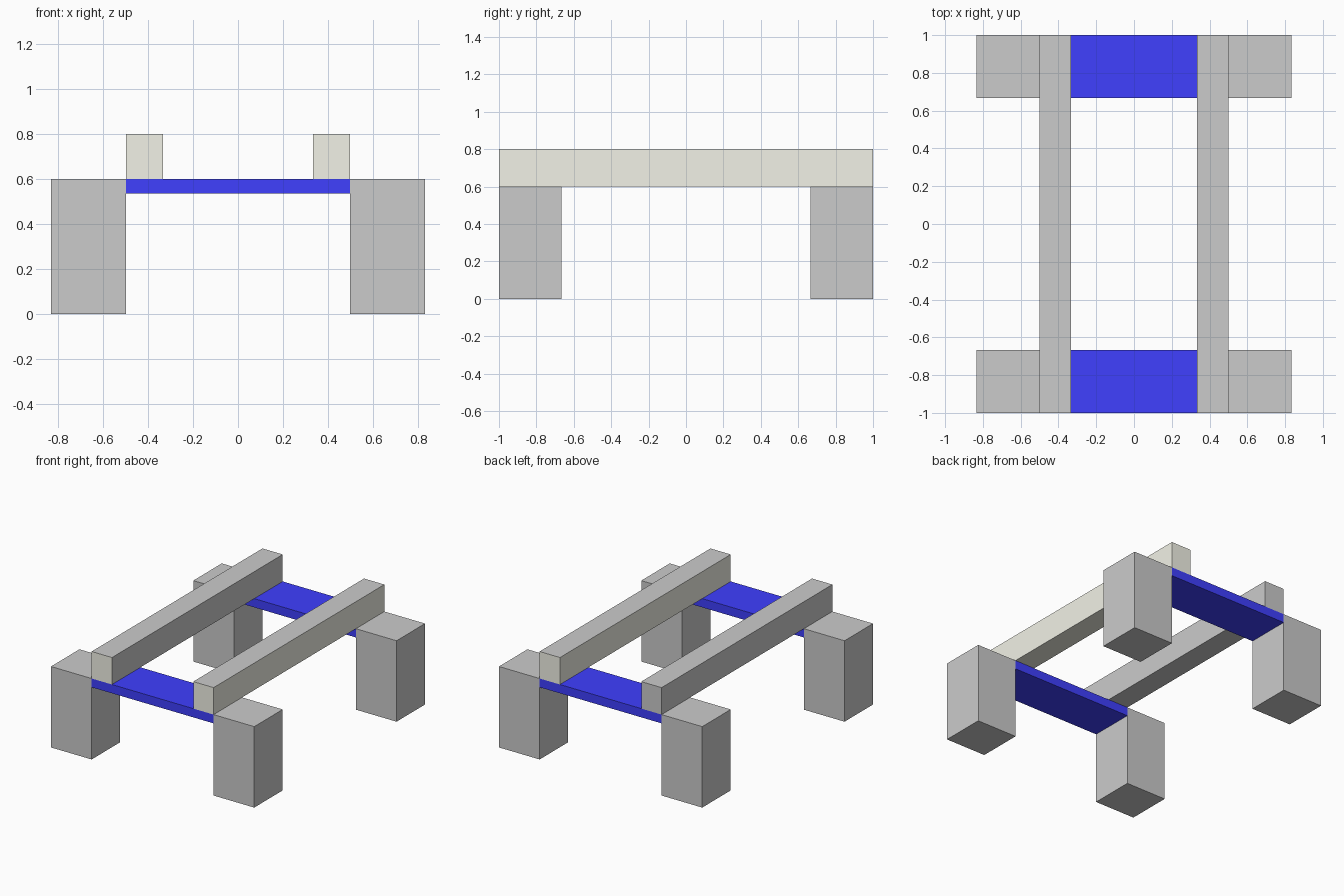
import bpy

if "Cube" in bpy.data.objects:
    bpy.data.objects.remove(bpy.data.objects["Cube"])


def material(name, rgb):
    m = bpy.data.materials.new(name)
    m.diffuse_color = (*rgb, 1)
    m.use_nodes = True
    m.node_tree.nodes["Principled BSDF"].inputs["Base Color"].default_value = m.diffuse_color
    return m


def box(name, lo, hi, mats=()):
    size = [b - a for a, b in zip(lo, hi)]
    mid = [(a + b) / 2 for a, b in zip(lo, hi)]
    bpy.ops.mesh.primitive_cube_add(size=1, location=mid)
    ob = bpy.context.object
    ob.name = name
    ob.scale = size
    bpy.ops.object.transform_apply(location=False, rotation=False, scale=True)
    for m in mats:
        ob.data.materials.append(m)
    return ob


blue = material("blue", (0.05, 0.05, 1.0))
dark = material("dark_grey", (0.63, 0.63, 0.63))
beige = material("beige", (0.89, 0.89, 0.80))

T = 1 / 3
for end, y in (("front", -1), ("back", 1 - T)):
    # Corner posts
    for side, x in (("left", -0.5 - T), ("right", 0.5)):
        box(f"{end}_{side}_post", (x, y, 0), (x + T, y + T, 0.6))
    # Flat slab bridging each pair of posts
    box(f"{end}_slab", (-0.5, y, 0.535), (0.5, y + T, 0.6), [blue])

# Long rails resting on the slabs
left = box("left_rail", (-0.5, -1, 0.6), (-T, 1, 0.8), [dark, beige])
right = box("right_rail", (T, -1, 0.6), (0.5, 1, 0.8), [dark, beige])

# Beige faces: only the front end on the left, all but the top on the right
for p in left.data.polygons:
    p.material_index = int(p.normal.y < -0.5)
for p in right.data.polygons:
    p.material_index = int(p.normal.z < 0.5)
